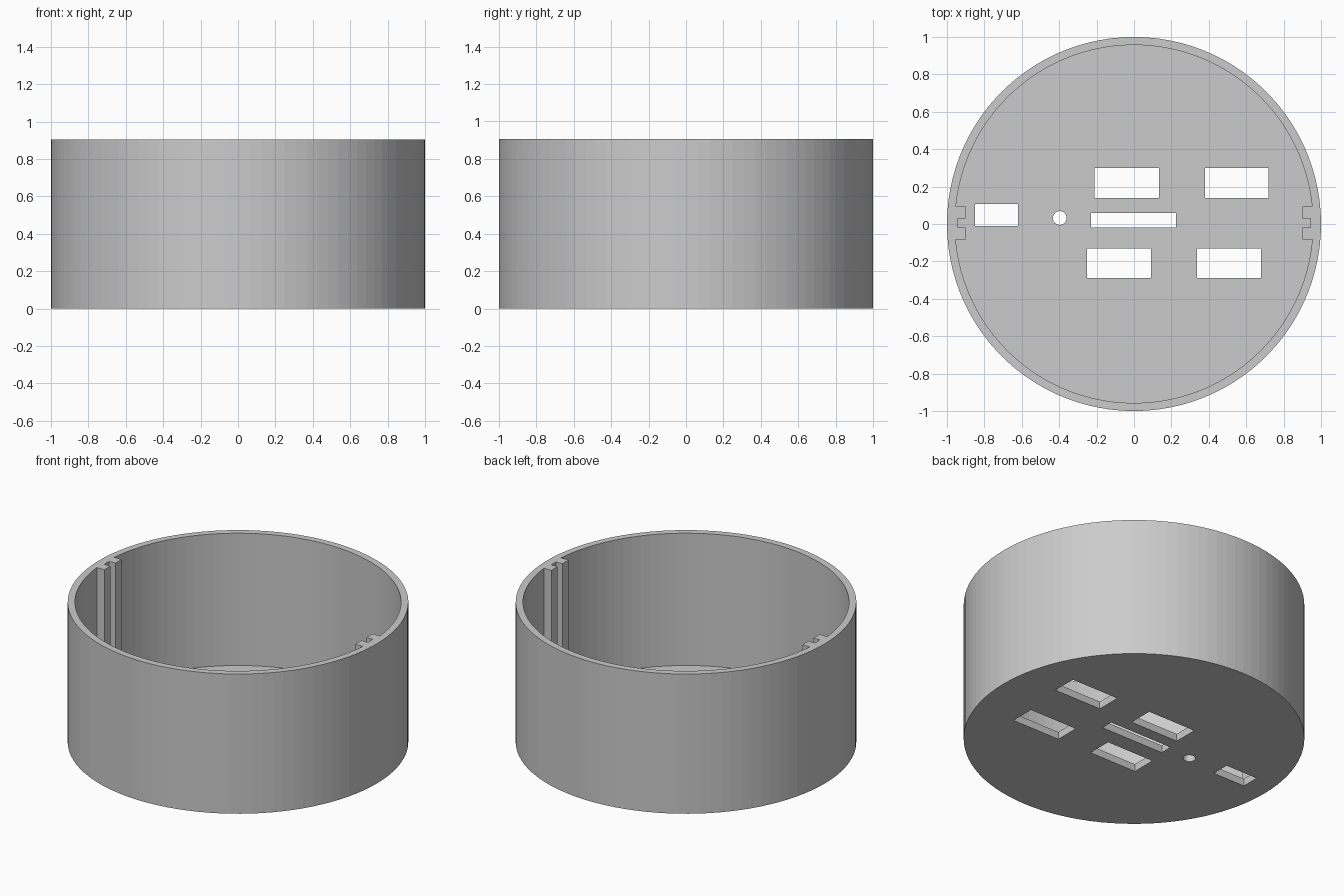
import bpy, bmesh, math

if "Cube" in bpy.data.objects:
    bpy.data.objects.remove(bpy.data.objects["Cube"], do_unlink=True)

HEIGHT, FLOOR, OUTER, INNER = 0.905, 0.048, 1.0, 0.957
SEGMENTS = 100

grey = bpy.data.materials.new("light grey plastic")
grey.use_nodes = True
colour = (0.6, 0.6, 0.6, 1)
grey.diffuse_color = colour
grey.node_tree.nodes["Principled BSDF"].inputs["Base Color"].default_value = colour


def prism(name, outline, z0, z1):
    """Extrude a counter-clockwise outline from z0 to z1."""
    bm = bmesh.new()
    base = bm.faces.new([bm.verts.new((x, y, z0)) for x, y in outline])
    top = bmesh.ops.extrude_face_region(bm, geom=[base])["geom"]
    verts = [g for g in top if isinstance(g, bmesh.types.BMVert)]
    bmesh.ops.translate(bm, vec=(0, 0, z1 - z0), verts=verts)
    bmesh.ops.recalc_face_normals(bm, faces=bm.faces)
    mesh = bpy.data.meshes.new(name)
    bm.to_mesh(mesh)
    bm.free()
    mesh.materials.append(grey)
    obj = bpy.data.objects.new(name, mesh)
    bpy.context.collection.objects.link(obj)
    return obj


def arc(radius, start, end, count, cx=0, cy=0):
    angles = [start + (end - start) * i / count for i in range(count)]
    return [(cx + radius * math.cos(a), cy + radius * math.sin(a)) for a in angles]


def rectangle(x0, x1, y0, y1):
    return [(x0, y0), (x1, y0), (x1, y1), (x0, y1)]


def cut(target, outline, z0, z1):
    cutter = prism("cutter", outline, z0, z1)
    cutter.hide_render = True
    mod = target.modifiers.new("cut", "BOOLEAN")
    mod.operation, mod.solver, mod.object = "DIFFERENCE", "EXACT", cutter
    bpy.context.view_layer.objects.active = target
    bpy.ops.object.modifier_apply(modifier=mod.name)
    bpy.data.objects.remove(cutter, do_unlink=True)


# Round housing
housing = prism("round_housing", arc(OUTER, 0, math.tau, SEGMENTS), 0, HEIGHT)

# Cavity outline, with a slotted guide rail left standing on each side
low, high, face, slot = -0.083, 0.093, 0.9, 0.945
rail = [(face, low), (face, -0.02), (slot, -0.02),
        (slot, 0.03), (face, 0.03), (face, high)]
a_low, a_high = math.asin(low / INNER), math.asin(high / INNER)
half = SEGMENTS // 2
back = arc(INNER, a_high, math.pi - a_high, half)
front = arc(INNER, math.pi - a_low, math.tau + a_low, half)
back_end = (-INNER * math.cos(a_high), high)
front_end = (INNER * math.cos(a_low), low)
mirrored = [(-x, y) for x, y in reversed(rail)]
cavity = rail + back + [back_end] + mirrored + front + [front_end]
cut(housing, cavity, FLOOR, HEIGHT + 0.1)

# Openings through the floor
openings = [
    rectangle(-0.21, 0.135, 0.14, 0.30),
    rectangle(0.38, 0.72, 0.14, 0.30),
    rectangle(-0.25, 0.09, -0.29, -0.13),
    rectangle(0.337, 0.68, -0.29, -0.13),
    rectangle(-0.23, 0.225, -0.02, 0.06),
    rectangle(-0.85, -0.62, -0.01, 0.107),
    arc(0.037, 0, math.tau, 24, -0.397, 0.032),
]
for outline in openings:
    cut(housing, outline, -0.1, FLOOR + 0.1)
